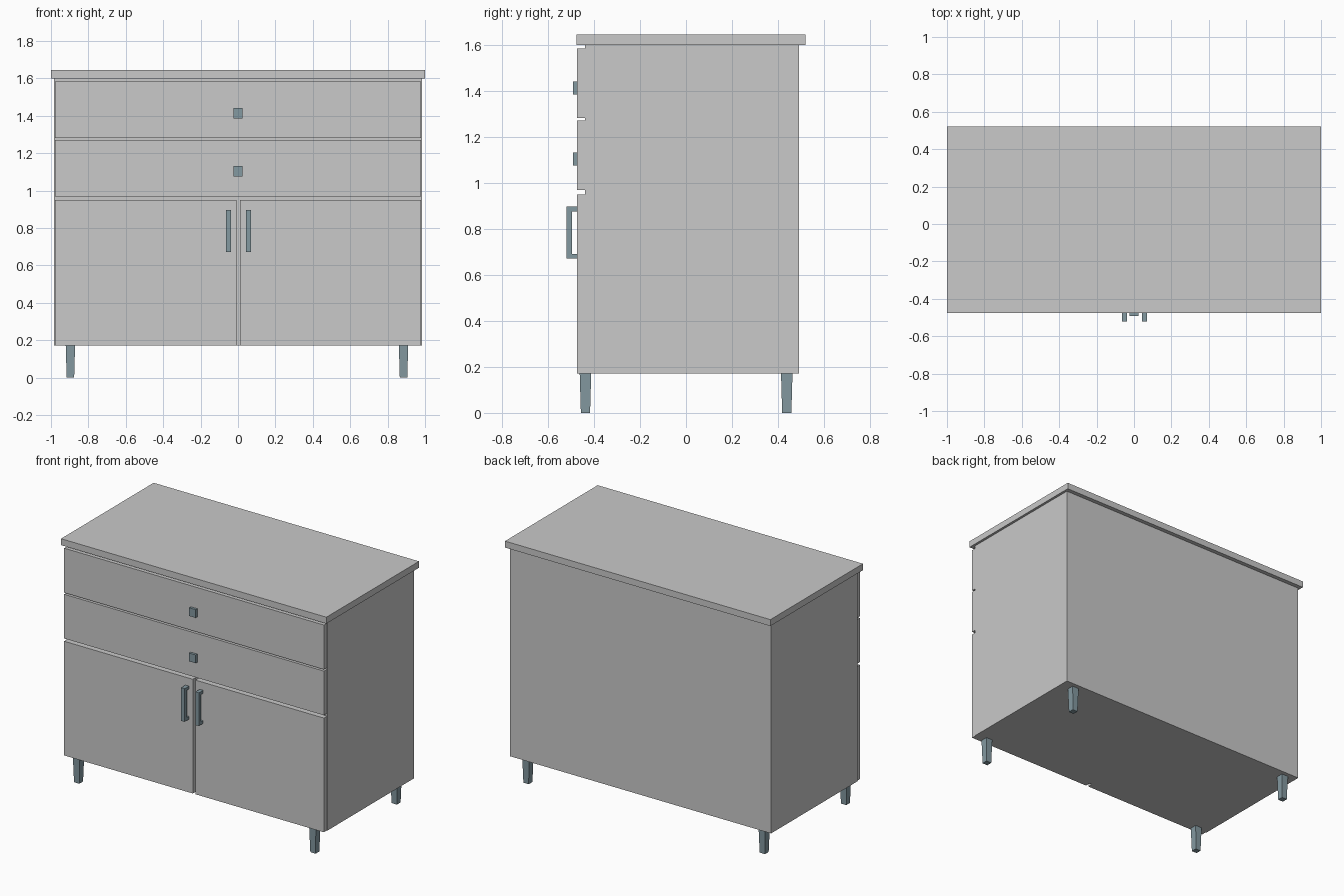
import bpy, bmesh

if "Cube" in bpy.data.objects:
    bpy.data.objects.remove(bpy.data.objects["Cube"])


def material(name, rgb):
    m = bpy.data.materials.new(name)
    m.diffuse_color = (*rgb, 1)
    m.use_nodes = True
    m.node_tree.nodes["Principled BSDF"].inputs["Base Color"].default_value = m.diffuse_color
    return m


GREY = material("light grey panel", (0.588, 0.588, 0.588))
METAL = material("blue grey metal", (0.231, 0.319, 0.356))


def finish(name, bm, mat):
    bmesh.ops.recalc_face_normals(bm, faces=bm.faces)
    mesh = bpy.data.meshes.new(name)
    bm.to_mesh(mesh)
    bm.free()
    mesh.materials.append(mat)
    ob = bpy.data.objects.new(name, mesh)
    bpy.context.collection.objects.link(ob)
    return ob


def box(name, x, y, z, mat, taper=1.0):
    """Box from (min, max) ranges; taper scales the bottom face."""
    bm = bmesh.new()
    bmesh.ops.create_cube(bm, size=1)
    for v in bm.verts:
        s = taper if v.co.z < 0 else 1.0
        v.co.x = (x[0] + x[1]) / 2 + v.co.x * s * (x[1] - x[0])
        v.co.y = (y[0] + y[1]) / 2 + v.co.y * s * (y[1] - y[0])
        v.co.z = (z[0] + z[1]) / 2 + v.co.z * (z[1] - z[0])
    return finish(name, bm, mat)


def handle(name, cx, width=0.027):
    """C-shaped pull: side profile extruded along x."""
    profile = [(-0.474, 0.67), (-0.52, 0.67), (-0.52, 0.896), (-0.474, 0.896),
               (-0.474, 0.876), (-0.496, 0.876), (-0.496, 0.69), (-0.474, 0.69)]
    bm = bmesh.new()
    face = bm.faces.new([bm.verts.new((cx - width / 2, y, z)) for y, z in profile])
    ext = bmesh.ops.extrude_face_region(bm, geom=[face], use_keep_orig=True)
    verts = [g for g in ext["geom"] if isinstance(g, bmesh.types.BMVert)]
    bmesh.ops.translate(bm, vec=(width, 0, 0), verts=verts)
    return finish(name, bm, METAL)


# Carcass and worktop
box("carcass", (-0.985, 0.983), (-0.439, 0.491), (0.172, 1.6), GREY)
box("worktop", (-1, 1), (-0.477, 0.52), (1.6, 1.644), GREY)

# Drawer fronts with square knobs
FRONT = (-0.474, -0.439)
for label, z, kz in (("upper", (1.281, 1.584), 1.412), ("lower", (0.969, 1.27), 1.103)):
    box(label + "_drawer_front", (-0.979, 0.979), FRONT, z, GREY)
    box(label + "_drawer_knob", (-0.025, 0.025), (-0.491, -0.474),
        (kz - 0.028, kz + 0.028), METAL)

# Doors with pull handles
for label, x, hx in (("left", (-0.979, -0.009), -0.051), ("right", (0.011, 0.979), 0.056)):
    box(label + "_door", x, FRONT, (0.172, 0.95), GREY)
    handle(label + "_door_handle", hx)

# Tapered square legs
for xl, cx in (("left", -0.896), ("right", 0.885)):
    for yl, cy in (("front", -0.437), ("back", 0.438)):
        box(f"{yl}_{xl}_leg", (cx - 0.025, cx + 0.025), (cy - 0.025, cy + 0.025),
            (0, 0.172), METAL, taper=0.8)
